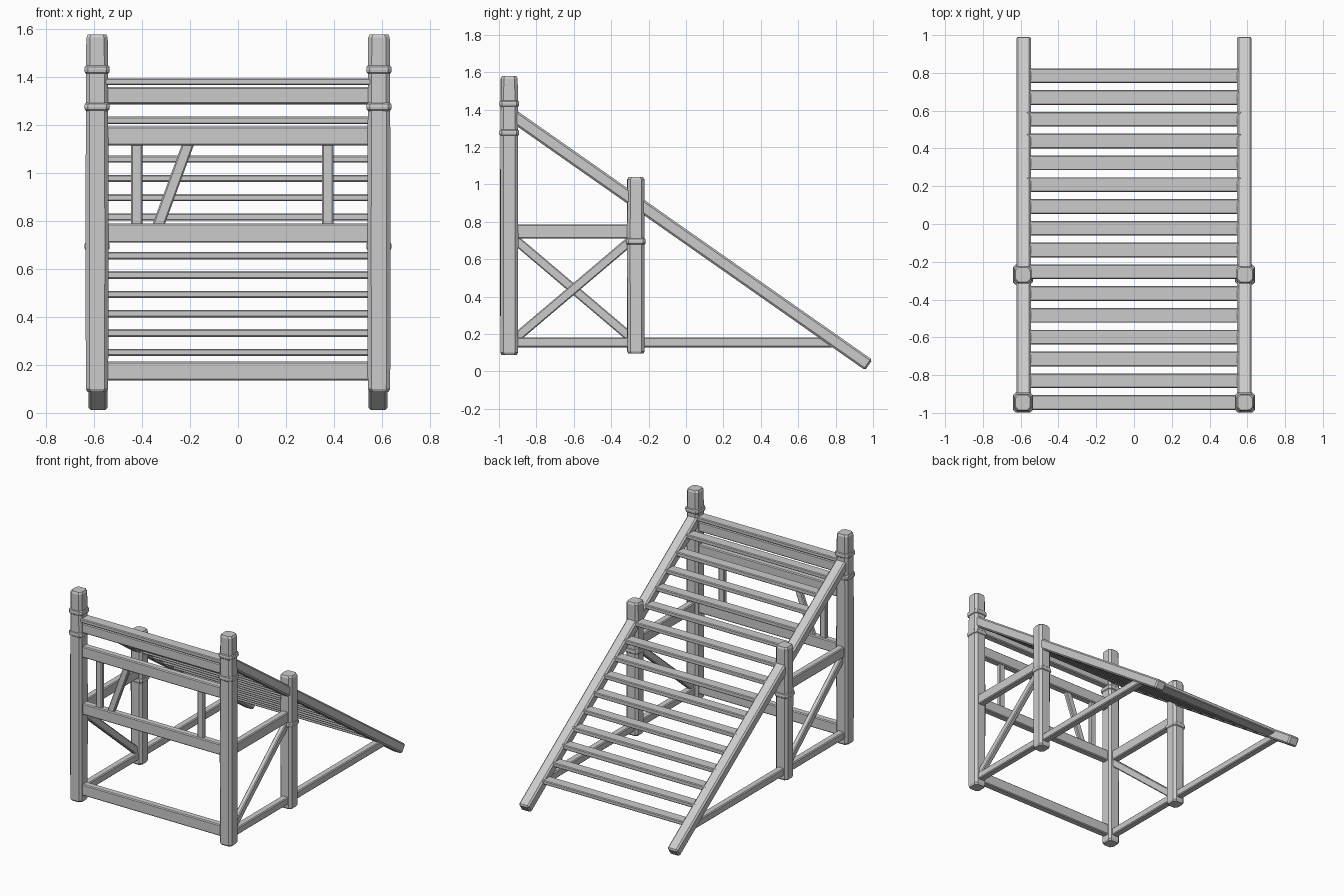
import bpy, bmesh, random
from mathutils import Vector, Matrix

if "Cube" in bpy.data.objects:
    bpy.data.objects.remove(bpy.data.objects["Cube"])

random.seed(4)
PX, FY, MY = 0.588, -0.945, -0.268      # post x, front post y, middle post y


def finish(name, bm):
    bmesh.ops.recalc_face_normals(bm, faces=bm.faces)
    me = bpy.data.meshes.new(name)
    bm.to_mesh(me)
    bm.free()
    ob = bpy.data.objects.new(name, me)
    bpy.context.collection.objects.link(ob)
    return ob


def beam(name, a, b, width, height, side=(1, 0, 0), bevel=0.006):
    """Timber from a to b; width runs along 'side', height across it."""
    a, b = Vector(a), Vector(b)
    d = (b - a).normalized()
    s = Vector(side)
    s = (s - d * s.dot(d)).normalized()
    u = d.cross(s)
    rot = Matrix((s, u, d)).transposed().to_4x4()
    bm = bmesh.new()
    bmesh.ops.create_cube(bm, size=1)
    bmesh.ops.scale(bm, vec=(width, height, (b - a).length), verts=bm.verts)
    bmesh.ops.bevel(bm, geom=bm.edges[:], offset=bevel, segments=1, affect='EDGES')
    bm.transform(Matrix.Translation((a + b) / 2) @ rot)
    return finish(name, bm)


def lofted(name, x, y, sections, chamfer, jitter=0.0):
    """Stack of chamfered square sections given as (z, half width)."""
    bm = bmesh.new()
    rings = []
    offs = [random.uniform(-jitter, jitter) for _ in range(8)]
    for z, h in sections:
        c = h - chamfer
        pts = [(h, -c), (h, c), (c, h), (-c, h), (-h, c), (-h, -c), (-c, -h), (c, -h)]
        rings.append([bm.verts.new((x + px * (1 + o), y + py * (1 + o), z))
                      for (px, py), o in zip(pts, offs)])
    for lo, hi in zip(rings, rings[1:]):
        for i in range(8):
            j = (i + 1) % 8
            bm.faces.new((lo[i], lo[j], hi[j], hi[i]))
    bm.faces.new(rings[0])
    bm.faces.new(rings[-1])
    return finish(name, bm)


def band(name, x, y, z):
    prof = [(-0.017, 0.046), (-0.012, 0.051), (0, 0.053), (0.012, 0.051), (0.017, 0.046)]
    ob = lofted(name, x, y, [(z + dz, h) for dz, h in prof], 0.014)
    return ob


for sx, label in ((-1, "left"), (1, "right")):
    x = sx * PX
    # Posts with softened ends
    lofted(label + "_front_post", x, FY,
           [(0.088, 0.040), (0.10, 0.047), (0.7, 0.048), (1.27, 0.047),
            (1.45, 0.046), (1.565, 0.045), (1.578, 0.039)], 0.016, 0.02)
    lofted(label + "_middle_post", x, MY,
           [(0.095, 0.040), (0.107, 0.046), (0.69, 0.047), (1.025, 0.046),
            (1.038, 0.039)], 0.016, 0.02)
    # Bands round the posts
    band(label + "_front_upper_band", x, FY, 1.432)
    band(label + "_front_lower_band", x, FY, 1.277)
    band(label + "_middle_band", x, MY, 0.695)
    # Sloping side rail
    beam(label + "_sloping_rail", (sx * 0.584, FY + 0.01, 1.374),
         (sx * 0.584, 0.977, 0.034), 0.078, 0.068, bevel=0.01)
    # Side rails
    beam(label + "_upper_side_rail", (x, FY, 0.748), (x, MY, 0.748), 0.05, 0.074)
    beam(label + "_lower_side_rail", (x, FY, 0.155), (x, 0.79, 0.155), 0.05, 0.052)
    # Diagonal brace, leaning opposite ways on the two sides
    z0, z1 = (0.17, 0.71) if sx > 0 else (0.71, 0.17)
    beam(label + "_side_brace", (x, FY + 0.025, z0), (x, MY - 0.015, z1), 0.035, 0.05)

# Front cross beams
for name, z, h in (("bottom", 0.175, 0.08), ("middle", 0.75, 0.08),
                   ("upper", 1.155, 0.08), ("top", 1.324, 0.07)):
    beam(name + "_front_beam", (-PX, FY, z), (PX, FY, z), h, 0.05, (0, 0, 1))

# Uprights and leaning strut between the front beams
for name, x0, x1 in (("left_front_upright", -0.423, -0.423),
                     ("front_leaning_strut", -0.337, -0.205),
                     ("right_front_upright", 0.375, 0.375)):
    beam(name, (x0, FY, 0.77), (x1, FY, 1.13), 0.048, 0.03)

# Flat rungs up the slope
COUNT = 16
for i in range(COUNT):
    y = 0.785 - i * (0.785 - FY) / (COUNT - 1)
    z = 1.35 - 0.699 * (y + 0.90)
    beam(f"rung_{i + 1}", (-0.57, y, z), (0.57, y, z), 0.078,
         0.03 + random.uniform(-0.002, 0.002), (0, 1, 0), 0.005)
